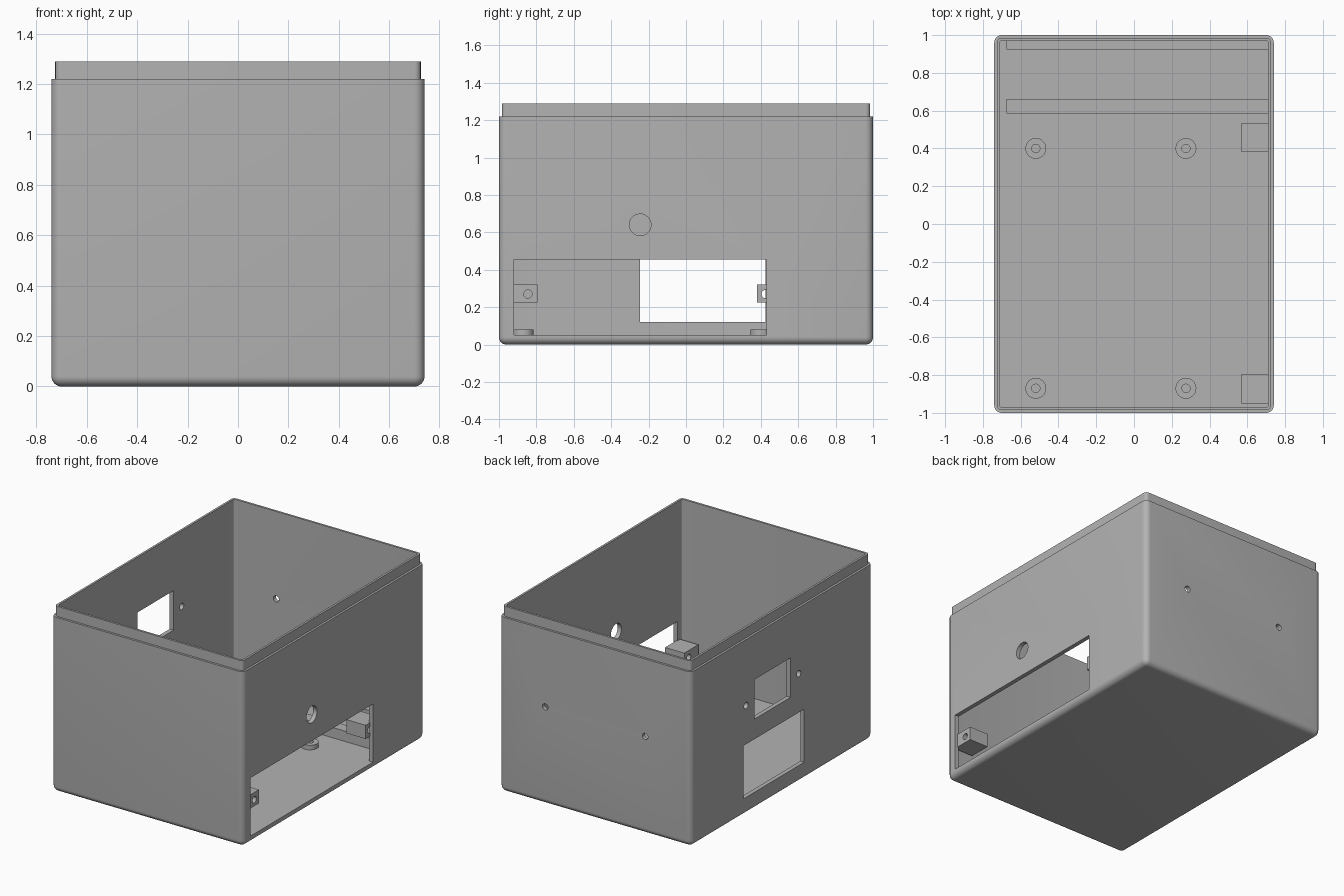
import bpy, bmesh
from math import pi, radians
from mathutils import Matrix, Vector

if "Cube" in bpy.data.objects:
    bpy.data.objects.remove(bpy.data.objects["Cube"])

GREY = (0.45, 0.45, 0.45, 1)
mat = bpy.data.materials.new("plain grey plastic")
mat.use_nodes = True
mat.diffuse_color = GREY
mat.node_tree.nodes["Principled BSDF"].inputs["Base Color"].default_value = GREY

FLOOR, WALL_X, WALL_Y = 0.048, 0.725, 0.985


def box(bm, x0, x1, y0, y1, z0, z1):
    mid = Vector((x0 + x1, y0 + y1, z0 + z1)) / 2
    m = Matrix.Translation(mid) @ Matrix.Diagonal((x1 - x0, y1 - y0, z1 - z0, 1))
    return bmesh.ops.create_cube(bm, size=1, matrix=m)


def rod(bm, centre, radius, length, axis="Z"):
    turn = {"X": Matrix.Rotation(pi / 2, 4, "Y"),
            "Y": Matrix.Rotation(pi / 2, 4, "X"), "Z": Matrix.Identity(4)}[axis]
    bmesh.ops.create_cone(bm, cap_ends=True, segments=32, radius1=radius, radius2=radius,
                          depth=length, matrix=Matrix.Translation(centre) @ turn)


def finish(name, bm):
    bmesh.ops.recalc_face_normals(bm, faces=bm.faces)
    mesh = bpy.data.meshes.new(name)
    bm.to_mesh(mesh)
    bm.free()
    mesh.materials.append(mat)
    obj = bpy.data.objects.new(name, mesh)
    bpy.context.collection.objects.link(obj)
    return obj


def select(obj):
    bpy.ops.object.select_all(action="DESELECT")
    obj.select_set(True)
    bpy.context.view_layer.objects.active = obj


def cut(obj, bm):
    cutter = finish("cutter", bm)
    cutter.hide_render = True
    mod = obj.modifiers.new("cut", "BOOLEAN")
    mod.operation, mod.solver, mod.object = "DIFFERENCE", "EXACT", cutter
    select(obj)
    bpy.ops.object.modifier_apply(modifier=mod.name)
    bpy.data.objects.remove(cutter)
    bpy.ops.object.shade_smooth_by_angle(angle=radians(30))


# Enclosure: rounded block, stepped in for the lid lip, then hollowed
bm = bmesh.new()
box(bm, -0.74, 0.74, -1, 1, 0, 1.22)
rounded = [e for e in bm.edges if min(v.co.z for v in e.verts) < 0.1]
bmesh.ops.bevel(bm, geom=rounded, offset=0.04, segments=8, profile=0.5, affect="EDGES")
bm.normal_update()
top = max(bm.faces, key=lambda f: f.calc_center_median().z)
for inset, height in ((0.015, 1.29), (0.015, FLOOR)):
    bmesh.ops.inset_region(bm, faces=[top], thickness=inset, use_even_offset=True)
    new = bmesh.ops.extrude_discrete_faces(bm, faces=[top])["faces"]
    top = new[0]
    for v in top.verts:
        v.co.z = height
enclosure = finish("enclosure", bm)

# Wall openings and screw holes
bm = bmesh.new()
box(bm, 0.65, 0.8, -0.92, 0.43, 0.05, 0.455)
rod(bm, (WALL_X, -0.245, 0.64), 0.058, 0.1, "X")
box(bm, -0.8, -0.65, -0.245, 0.425, 0.12, 0.49)
box(bm, -0.8, -0.65, -0.095, 0.305, 0.63, 0.905)
for y in (-0.185, 0.395):
    rod(bm, (-WALL_X, y, 0.76), 0.022, 0.1, "X")
for x in (-0.385, 0.385):
    rod(bm, (x, WALL_Y, 0.68), 0.022, 0.1, "Y")
cut(enclosure, bm)

# Round board standoffs with blind screw holes
for row, y in (("front", -0.87), ("back", 0.4)):
    for side, x in (("right", -0.52), ("left", 0.275)):
        bm = bmesh.new()
        rod(bm, (x, y, 0.06), 0.055, 0.04)
        standoff = finish(f"{row}_{side}_standoff", bm)
        bm = bmesh.new()
        rod(bm, (x, y, 0.08), 0.022, 0.06)
        cut(standoff, bm)

# Panel mounting blocks beside the large opening
for name, y0, y1, hole in (("front", -0.95, -0.795, -0.845), ("back", 0.38, 0.535, 0.425)):
    bm = bmesh.new()
    box(bm, 0.57, 0.718, y0, y1, 0.225, 0.32)
    block = finish(f"{name}_panel_block", bm)
    bm = bmesh.new()
    rod(bm, (0.645, hole, 0.27), 0.022, 0.3, "X")
    cut(block, bm)

# Low rails on the floor near the back
for name, y0, y1 in (("front", 0.585, 0.662), ("back", 0.925, 0.98)):
    bm = bmesh.new()
    box(bm, -0.675, 0.718, y0, y1, FLOOR - 0.01, 0.12)
    finish(f"{name}_floor_rail", bm)
